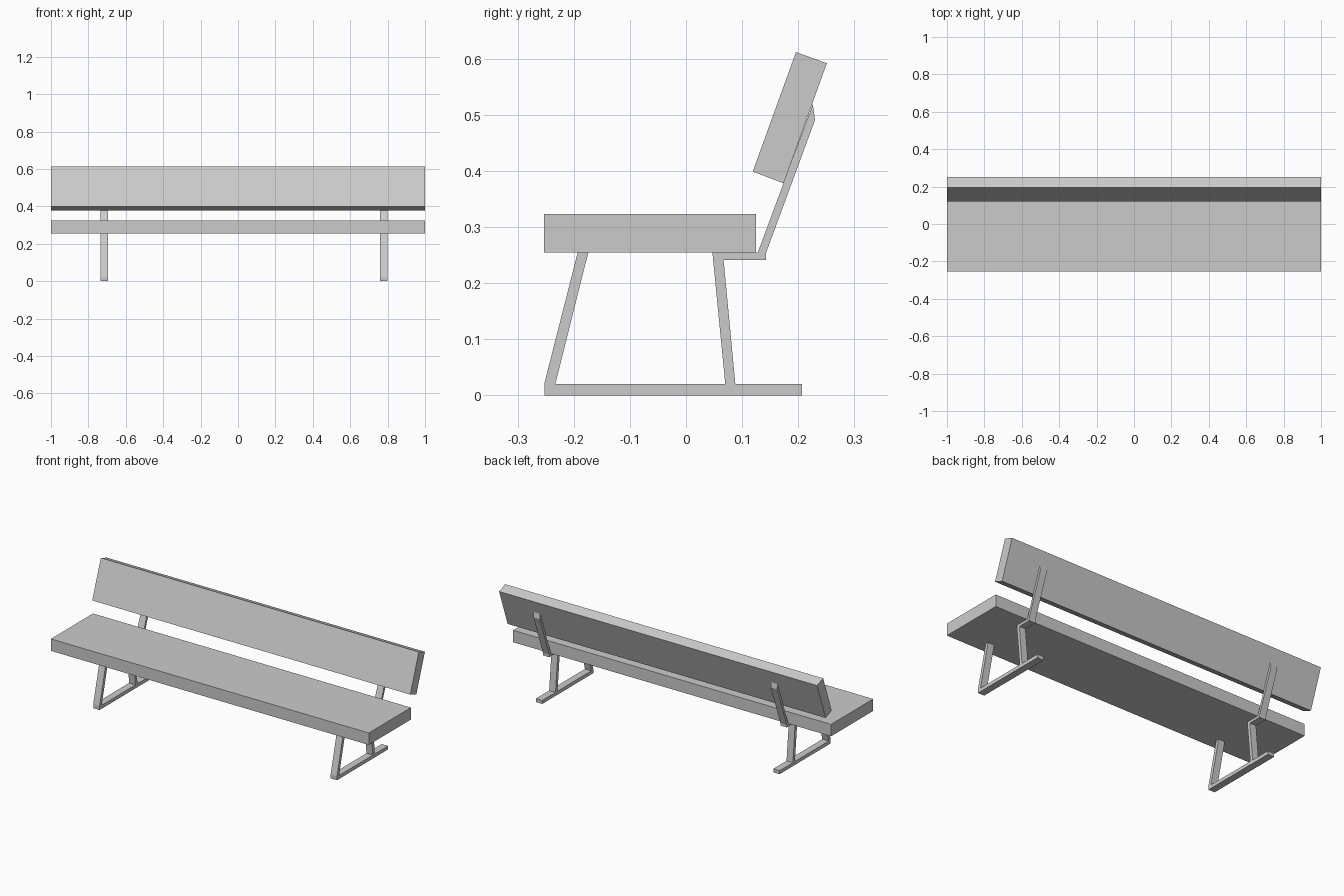
import bpy, bmesh

if "Cube" in bpy.data.objects:
    bpy.data.objects.remove(bpy.data.objects["Cube"])


def extrude_profile(name, points, x0, x1):
    """Extrude a (y, z) outline along x from x0 to x1."""
    bm = bmesh.new()
    face = bm.faces.new([bm.verts.new((x0, y, z)) for y, z in points])
    result = bmesh.ops.extrude_face_region(bm, geom=[face])
    moved = [g for g in result["geom"] if isinstance(g, bmesh.types.BMVert)]
    bmesh.ops.translate(bm, verts=moved, vec=(x1 - x0, 0, 0))
    bmesh.ops.recalc_face_normals(bm, faces=bm.faces)
    mesh = bpy.data.meshes.new(name)
    bm.to_mesh(mesh)
    bm.free()
    obj = bpy.data.objects.new(name, mesh)
    bpy.context.collection.objects.link(obj)
    return obj


# Seat plank
extrude_profile("seat", [(-0.253, 0.255), (0.125, 0.255),
                         (0.125, 0.323), (-0.253, 0.323)], -1, 1)

# Tilted backrest plank
extrude_profile("backrest", [(0.119, 0.399), (0.174, 0.378),
                             (0.251, 0.592), (0.196, 0.612)], -1, 1)

# Side frame: floor bar, rear leg, bracket, back support and front leg
frame = [
    (-0.252, 0), (0.207, 0), (0.207, 0.02), (0.088, 0.02),
    (0.067, 0.241), (0.143, 0.241), (0.143, 0.255),
    (0.230, 0.491), (0.226, 0.519), (0.128, 0.255),
    (0.047, 0.255), (0.070, 0.02),
    (-0.233, 0.02), (-0.174, 0.255), (-0.193, 0.255), (-0.252, 0.023),
]
for side, x in (("left", -0.714), ("right", 0.779)):
    extrude_profile(f"{side}_frame", frame, x - 0.02, x + 0.02)
